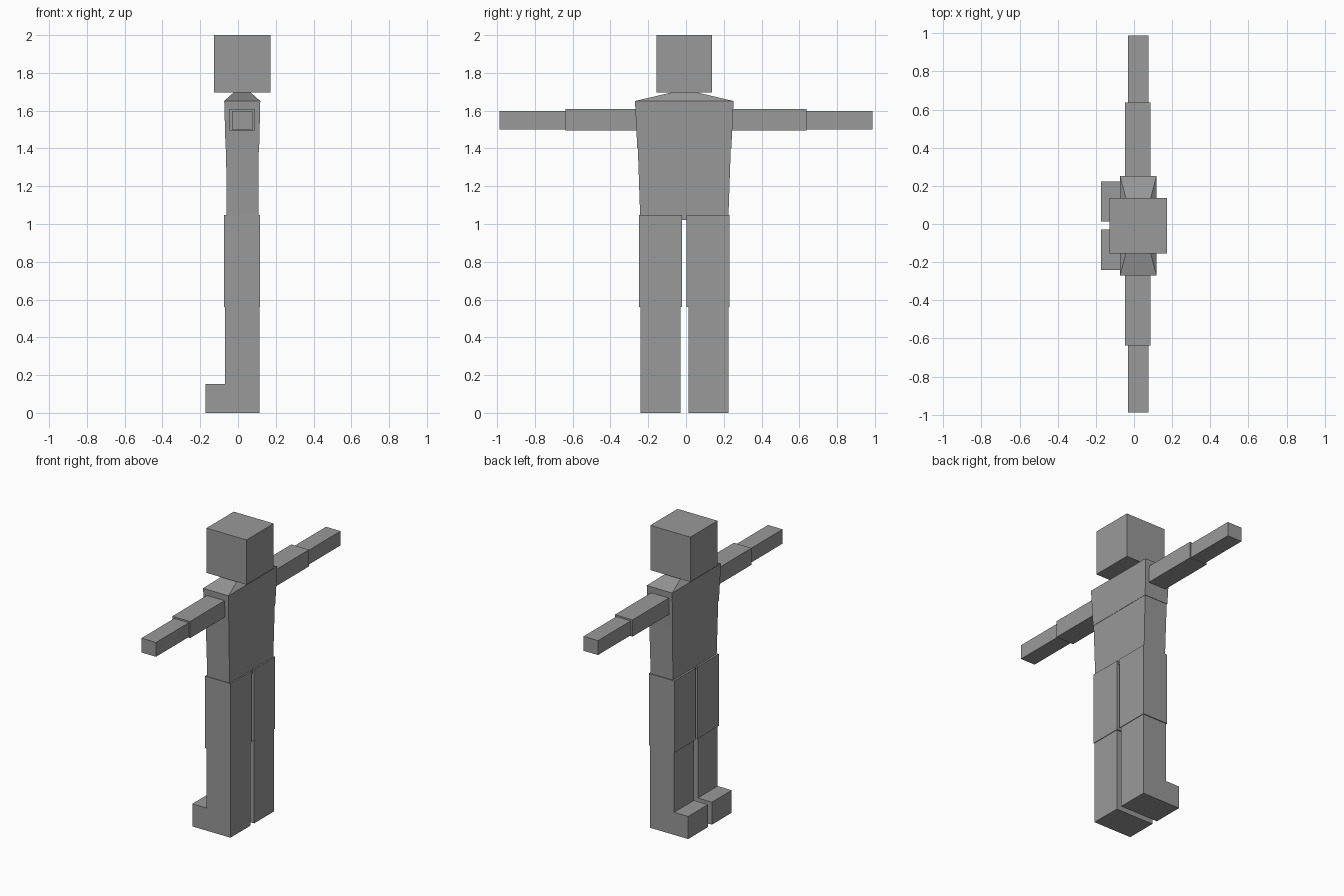
import bpy, bmesh

if "Cube" in bpy.data.objects:
    bpy.data.objects.remove(bpy.data.objects["Cube"])

CY = -0.009  # symmetry plane of the body

# Dark grey shared by every part
grey = bpy.data.materials.new("dark_grey")
grey.diffuse_color = (0.32, 0.32, 0.32, 1)
grey.use_nodes = True
grey.node_tree.nodes["Principled BSDF"].inputs["Base Color"].default_value = grey.diffuse_color


def finish(name, bm):
    bmesh.ops.recalc_face_normals(bm, faces=bm.faces)
    mesh = bpy.data.meshes.new(name)
    bm.to_mesh(mesh)
    bm.free()
    mesh.materials.append(grey)
    obj = bpy.data.objects.new(name, mesh)
    bpy.context.collection.objects.link(obj)
    return obj


def loft(name, rings):
    """Stack rectangular rings given as (z, x0, x1, half_width_y)."""
    bm = bmesh.new()
    loops = [[bm.verts.new((x, CY + y, z)) for x, y in
              ((x0, -h), (x1, -h), (x1, h), (x0, h))] for z, x0, x1, h in rings]
    for a, b in zip(loops, loops[1:]):
        for i in range(4):
            j = (i + 1) % 4
            bm.faces.new((a[i], a[j], b[j], b[i]))
    bm.faces.new(loops[0])
    bm.faces.new(loops[-1])
    return finish(name, bm)


def extrude_y(name, profile, y0, y1):
    """Extrude an (x, z) profile from y0 to y1."""
    bm = bmesh.new()
    face = bm.faces.new([bm.verts.new((x, y0, z)) for x, z in profile])
    geom = bmesh.ops.extrude_face_region(bm, geom=[face])["geom"]
    verts = [g for g in geom if isinstance(g, bmesh.types.BMVert)]
    bmesh.ops.translate(bm, verts=verts, vec=(0, y1 - y0, 0))
    return finish(name, bm)


def rect(x0, x1, z0, z1):
    return [(x0, z0), (x1, z0), (x1, z1), (x0, z1)]


# Head
loft("head", [(1.697, -0.128, 0.172, 0.146), (2.0, -0.128, 0.172, 0.146)])

# Chest with sloping shoulders, and the narrower waist below it
loft("chest", [(1.40, -0.066, 0.112, 0.249), (1.651, -0.073, 0.118, 0.261),
               (1.697, -0.022, 0.066, 0.065)])
loft("waist", [(1.02, -0.060, 0.107, 0.233), (1.40, -0.063, 0.110, 0.246)])

# Shin and foot share one L-shaped profile
boot = [(-0.173, 0), (0.113, 0), (0.113, 0.56), (-0.068, 0.56),
        (-0.068, 0.153), (-0.173, 0.153)]

for side, s in (("right", -1), ("left", 1)):
    # Arm
    extrude_y(side + "_upper_arm", rect(-0.046, 0.087, 1.496, 1.609), s * 0.235, s * 0.637)
    extrude_y(side + "_forearm", rect(-0.032, 0.077, 1.501, 1.598), s * 0.637, s * 0.988)
    # Leg
    extrude_y(side + "_thigh", rect(-0.073, 0.117, 0.56, 1.047), CY + s * 0.012, CY + s * 0.239)
    extrude_y(side + "_shin_and_foot", boot, CY + s * 0.021, CY + s * 0.233)
